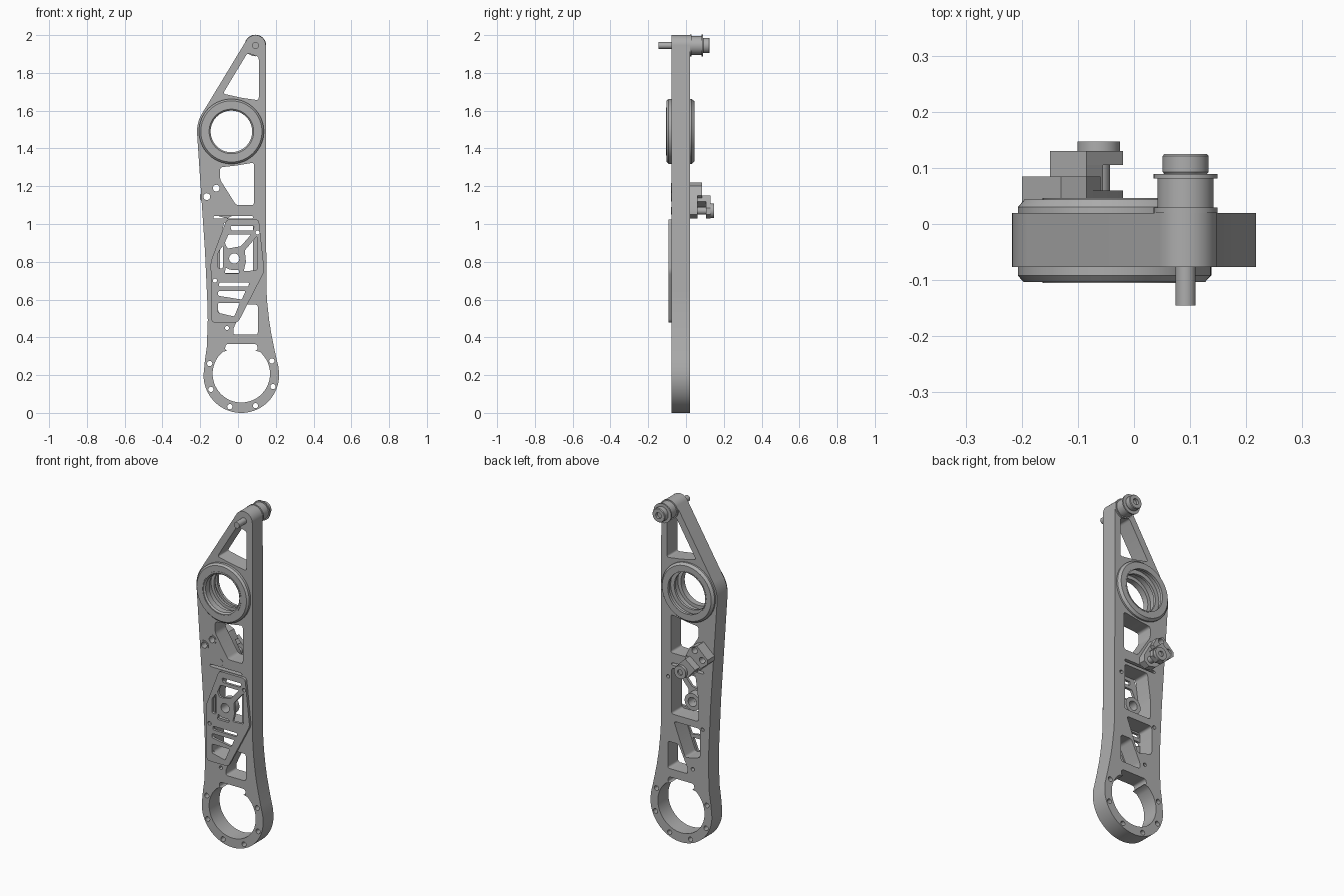
import bpy
import bmesh
from math import sin, cos, pi, radians
from mathutils import Vector

if "Cube" in bpy.data.objects:
    bpy.data.objects.remove(bpy.data.objects["Cube"], do_unlink=True)

metal = bpy.data.materials.new("grey_metal")
metal.use_nodes = True
metal.diffuse_color = (0.42, 0.42, 0.42, 1)
metal.node_tree.nodes["Principled BSDF"].inputs["Base Color"].default_value = metal.diffuse_color
parts = []


def finish(name, mesh):
    """Weld, orient and link a mesh as a named part."""
    bm = bmesh.new()
    bm.from_mesh(mesh)
    bmesh.ops.remove_doubles(bm, verts=bm.verts, dist=0.0002)
    bmesh.ops.recalc_face_normals(bm, faces=bm.faces)
    bm.to_mesh(mesh)
    bm.free()
    mesh.name = name
    mesh.materials.clear()
    mesh.materials.append(metal)
    obj = bpy.data.objects.new(name, mesh)
    bpy.context.collection.objects.link(obj)
    parts.append(obj)
    return obj


def arc(cx, cz, r, start=0, end=360, steps=24):
    """Points on an arc, angles in degrees."""
    angles = [radians(start + (end - start) * i / steps) for i in range(steps + 1)]
    if end - start == 360:
        angles.pop()
    return [(cx + r * cos(a), cz + r * sin(a)) for a in angles]


def rounded(points, r=0.015, steps=5):
    """Polygon with its corners rounded."""
    out = []
    count = len(points)
    for i, p in enumerate(points):
        corner = Vector(p)
        arms = []
        for q in (points[i - 1], points[(i + 1) % count]):
            edge = Vector(q) - corner
            arms.append(corner + edge.normalized() * min(r, edge.length * 0.45))
        a, b = arms
        for k in range(steps + 1):
            t = k / steps
            out.append(tuple(a * (1 - t) ** 2 + corner * 2 * t * (1 - t) + b * t * t))
    return out


def slab(name, outline, holes, front, back):
    """Flat part in the xz plane with holes, from y=front to y=back."""
    curve = bpy.data.curves.new(name, "CURVE")
    curve.dimensions = "2D"
    curve.fill_mode = "BOTH"
    curve.extrude = (back - front) / 2
    for loop in [outline] + holes:
        spline = curve.splines.new("POLY")
        spline.points.add(len(loop) - 1)
        for point, (x, z) in zip(spline.points, loop):
            point.co = (x, z, 0, 1)
        spline.use_cyclic_u = True
    temp = bpy.data.objects.new(name + "_curve", curve)
    bpy.context.collection.objects.link(temp)
    bpy.context.view_layer.update()
    graph = bpy.context.evaluated_depsgraph_get()
    mesh = bpy.data.meshes.new_from_object(temp.evaluated_get(graph))
    bpy.data.objects.remove(temp, do_unlink=True)
    middle = (front + back) / 2
    for v in mesh.vertices:
        x, z, y = v.co
        v.co = (x, middle - y, z)
    return finish(name, mesh)


def lathe(name, centre, profile, steps=48):
    """Turn a closed (radius, y) profile around a y axis through centre (x, z)."""
    bm = bmesh.new()
    rings = []
    for i in range(steps):
        a = 2 * pi * i / steps
        rings.append([bm.verts.new((centre[0] + r * cos(a), y, centre[1] + r * sin(a)))
                      for r, y in profile])
    for i in range(steps):
        for j in range(len(profile)):
            bm.faces.new((rings[i - 1][j - 1], rings[i - 1][j], rings[i][j], rings[i][j - 1]))
    mesh = bpy.data.meshes.new(name)
    bm.to_mesh(mesh)
    bm.free()
    return finish(name, mesh)


def rod(name, centre, r, front, back, steps=32):
    return lathe(name, centre, [(0, front), (r, front), (r, back), (0, back)], steps)


def tube(name, centre, inner, outer, front, back):
    return lathe(name, centre, [(inner, front), (outer, front), (outer, back), (inner, back)])


FRONT, BACK = -0.077, 0.02
ring = (0.0175, 0.2)
bore = (-0.035, 1.49)
tip = (0.092, 1.945)
pivot = (-0.063, 1.07)
hub = (-0.02, 0.817)
bracket_screws = [(-0.115, 1.19), (-0.165, 1.145)]

# Main arm outline
outline = arc(*ring, 0.2, 180, 360, 40)
outline += [(.215, .24), (.203, .29), (.19, .35), (.176, .42), (.165, .49), (.155, .58), (.15, .66)]
outline += arc(*tip, 0.055, 0, 148)
outline += arc(*bore, 0.182, 148, 184)
outline += [(-.175, .86), (-.162, .58), (-.16, .49), (-.165, .35), (-.175, .28)]

# Arm windows, with the ring opening and its notch
windows = [rounded(w) for w in (
    [(.05, 1.905), (.11, 1.885), (.11, 1.655), (.02, 1.668), (-.08, 1.69)],
    [(-.095, 1.3), (-.02, 1.308), (.085, 1.325), (.085, 1.1), (-.01, 1.1), (-.095, 1.235)],
    [(.035, .573), (.105, .573), (.105, .414), (-.025, .414), (-.025, .445)],
    [(-.075, 1.01), (.08, 1.01), (.08, .74), (-.095, .74), (-.095, .865)],
    [(-.105, .7), (.065, .7), (-.01, .505), (-.105, .53)],
    [(-.13, 1.043), (.08, 1.043), (.08, 1.028), (-.13, 1.028)])]
notch = rounded([(.105, .33), (.1, .365), (-.065, .365), (-.07, .33)])
windows.append(arc(ring[0], 0.207, 0.152, 130, 410, 48) + notch)
windows.append(arc(*bore, 0.15, steps=48))
for k in range(6):
    a = radians(160 + 45 * k)
    windows.append(arc(ring[0] + .178 * cos(a), ring[1] + .178 * sin(a), .014, steps=16))
windows += [arc(*p, 0.018) for p in bracket_screws]
windows += [arc(x, z, 0.011, steps=12) for x, z in ((-.122, .7), (.103, .955), (-.058, .45))]
slab("arm_plate", outline, windows, FRONT, BACK)

# Bearing housing with a stepped bore
lathe("bearing_housing", bore, [
    (.118, -.103), (.162, -.103), (.172, -.092), (.172, .03), (.16, .044), (.122, .044),
    (.122, .03), (.135, .03), (.135, .0), (.112, .0), (.112, -.015), (.13, -.015),
    (.13, -.06), (.11, -.06), (.11, -.095)], 64)
for side, y in (("front", -0.103), ("back", 0.044)):
    tube(side + "_bearing_lip", bore, .122, .128, y - .002, y + .002)

# Skeleton cover on the front
cover = rounded([(-.06, 1.025), (.11, 1.025), (.14, .75), (0, .478), (-.14, .478), (-.145, .8)], .02)
cutouts = [rounded(w, 0.008) for w in (
    [(-.04, .99), (.085, .99), (.08, .965), (-.035, .965)],
    [(-.05, .945), (.07, .945), (.015, .882), (-.055, .87), (-.07, .9)],
    [(.1, .935), (.1, .755), (.03, .75), (.042, .8), (.036, .86)],
    [(-.08, .885), (-.105, .85), (-.105, .765), (-.08, .765), (-.08, .85)],
    [(-.065, .77), (-.045, .758), (.005, .756), (.005, .738), (-.07, .738)],
    [(-.1, .69), (.06, .69), (.055, .668), (-.1, .668)],
    [(-.105, .645), (.04, .645), (.02, .6), (-.105, .62)],
    [(-.105, .583), (.01, .583), (-.02, .51), (-.105, .53)])]
cutouts.append(arc(*hub, 0.027))
cutouts += [arc(x, z, 0.011, steps=12) for x, z in ((-.122, .7), (.103, .955))]
slab("front_cover", cover, cutouts, -0.092, FRONT)
tube("cover_hub", hub, 0.027, 0.05, -0.091, -0.03)

# Tip axle with flanged roller and cap
rod("tip_axle", tip, 0.018, -0.145, 0.03)
lathe("tip_roller", tip, [
    (0, .02), (.057, .02), (.057, .029), (.05, .029), (.05, .081),
    (.057, .081), (.057, .089), (0, .089)])
lathe("tip_cap", tip, [
    (0, .089), (.038, .089), (.041, .093), (.041, .121), (.038, .125), (.018, .125), (.018, .11), (0, .11)])

# Forked bracket on the back
screw_holes = [arc(*p, 0.018) for p in bracket_screws]
shoulder = [(-.2, 1.13), (-.2, 1.155), (-.13, 1.22), (-.085, 1.2)]
nose = [(-.02, 1.085), (-.02, 1.05), (-.055, 1.03), (-.1, 1.04)]
slab("bracket_base", shoulder + nose, screw_holes, BACK, 0.06)
slab("bracket_shoulder", shoulder + [(-.06, 1.15), (-.14, 1.08)], screw_holes, 0.06, 0.085)
slab("bracket_web", [(-.15, 1.1), (-.085, 1.15), (-.055, 1.118), (-.12, 1.065)], [], 0.06, 0.106)
slab("bracket_fork", [(-.15, 1.1), (-.085, 1.15)] + nose, [], 0.105, 0.13)
rod("bracket_pin", pivot, 0.02, -0.079, 0.13)
lathe("bracket_pin_head", pivot, [
    (0, .13), (.038, .13), (.038, .147), (.016, .147), (.016, .137), (0, .137)])
for p in bracket_screws:
    tube("bracket_bushing", p, 0.018, 0.027, -0.08, -0.07)

# Smooth round walls, keep edges sharp
bpy.ops.object.select_all(action="DESELECT")
for obj in parts:
    obj.select_set(True)
bpy.context.view_layer.objects.active = parts[0]
bpy.ops.object.shade_smooth_by_angle(angle=radians(30))
